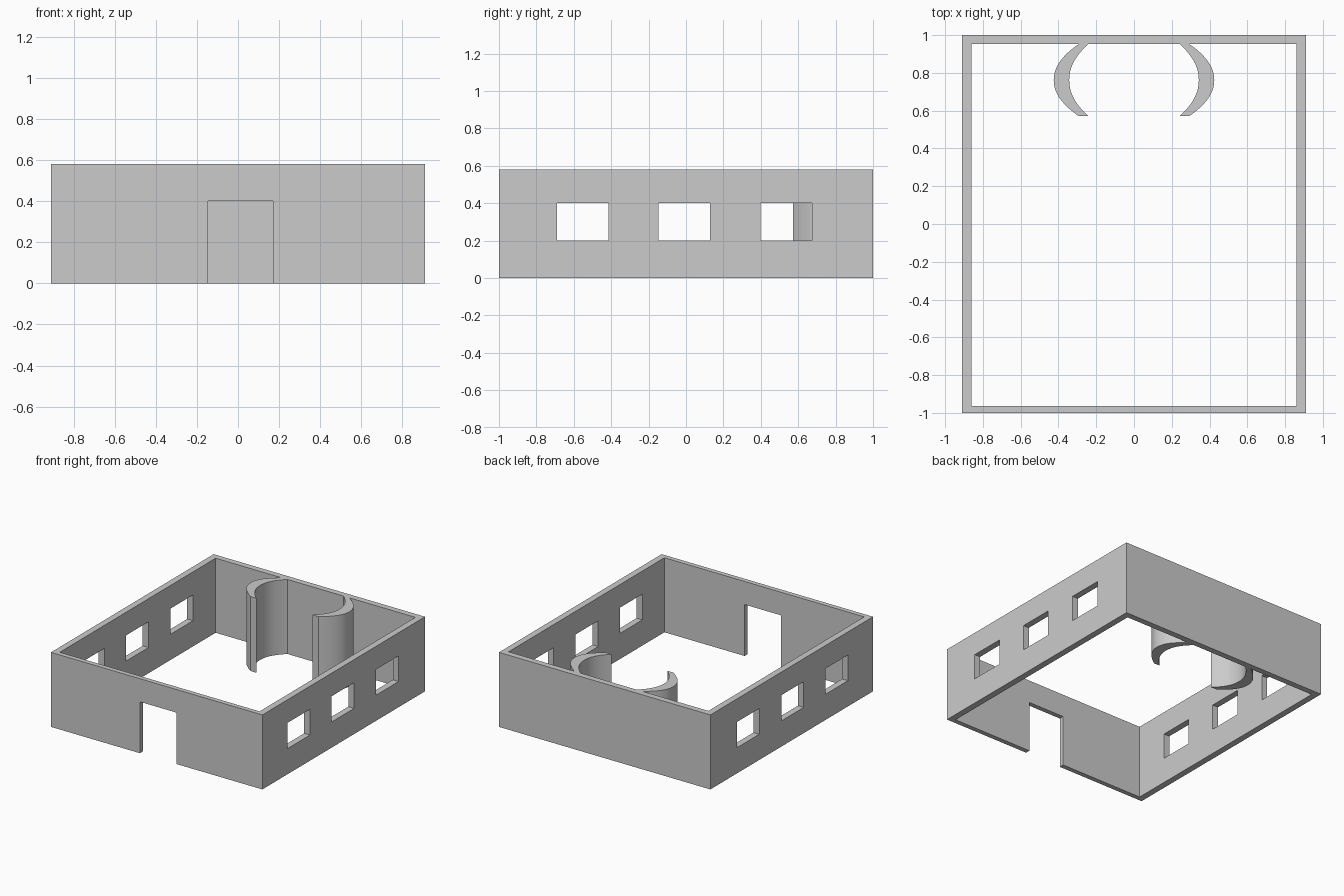
import bpy, bmesh

if "Cube" in bpy.data.objects:
    bpy.data.objects.remove(bpy.data.objects["Cube"])

H = 0.58


def box(name, x0, x1, y0, y1, z0, z1):
    bpy.ops.mesh.primitive_cube_add(size=1, location=((x0 + x1) / 2, (y0 + y1) / 2, (z0 + z1) / 2))
    ob = bpy.context.object
    ob.name = name
    ob.scale = (x1 - x0, y1 - y0, z1 - z0)
    bpy.ops.object.transform_apply(location=True, rotation=False, scale=True)
    return ob


def cut(target, cutter):
    cutter.hide_render = True
    mod = target.modifiers.new("cut", 'BOOLEAN')
    mod.operation = 'DIFFERENCE'
    mod.solver = 'EXACT'
    mod.object = cutter
    bpy.context.view_layer.objects.active = target
    bpy.ops.object.modifier_apply(modifier=mod.name)
    bpy.data.objects.remove(cutter, do_unlink=True)


# Outer walls, open at top and bottom
walls = box("walls", -0.91, 0.91, -1, 1, 0, H)
cut(walls, box("room_cutter", -0.86, 0.86, -0.963, 0.953, -0.1, H + 0.1))

# Doorway in the front wall
cut(walls, box("door_cutter", -0.145, 0.17, -1.1, -0.9, -0.1, 0.4))

# Three window pairs through both side walls
for y in (-0.553, -0.01, 0.537):
    cut(walls, box("window_cutter", -1.1, 1.1, y - 0.138, y + 0.138, 0.2, 0.4))


# Curved screens against the back wall: crescent outline extruded upward
def curved_screen(name, side, n=24):
    yc, half = 0.762, 0.191
    ts = [-1 + 2 * i / n for i in range(n + 1)]
    outer = [(0.292 + 0.133 * (1 - abs(t) ** 2.1), yc + half * t) for t in ts]
    inner = [(0.241 + 0.102 * (1 - abs(t) ** 2.1), yc + half * t) for t in ts]
    bm = bmesh.new()
    face = bm.faces.new([bm.verts.new((side * x, y, 0)) for x, y in outer + inner[::-1]])
    ext = bmesh.ops.extrude_face_region(bm, geom=[face])
    verts = [v for v in ext["geom"] if isinstance(v, bmesh.types.BMVert)]
    bmesh.ops.translate(bm, verts=verts, vec=(0, 0, H))
    bmesh.ops.recalc_face_normals(bm, faces=bm.faces)
    mesh = bpy.data.meshes.new(name)
    bm.to_mesh(mesh)
    bm.free()
    bpy.context.collection.objects.link(bpy.data.objects.new(name, mesh))


curved_screen("curved_screen_left", -1)
curved_screen("curved_screen_right", 1)
